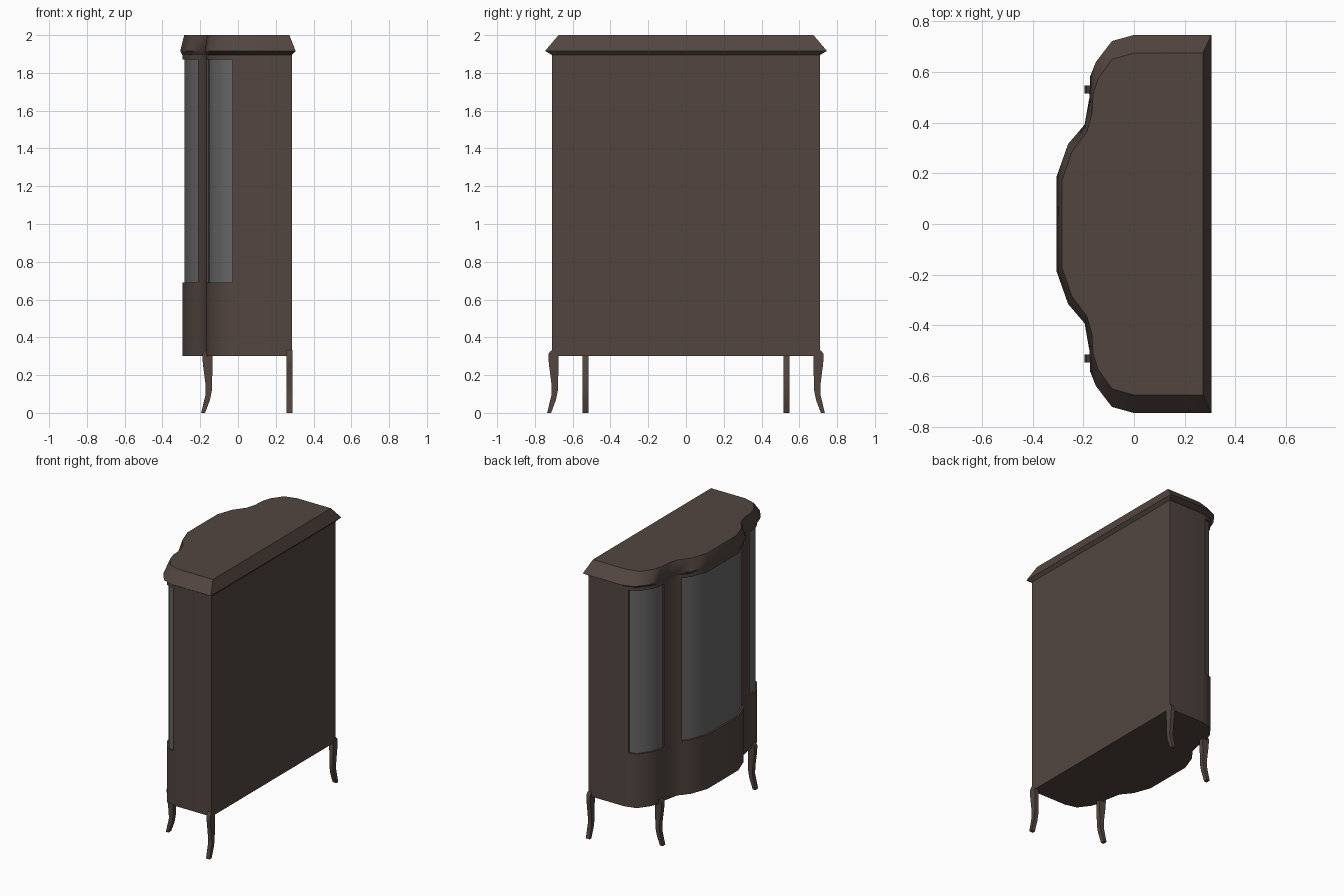
import bpy, bmesh
from mathutils import Vector

if "Cube" in bpy.data.objects:
    bpy.data.objects.remove(bpy.data.objects["Cube"])


def material(name, rgb):
    m = bpy.data.materials.new(name)
    m.diffuse_color = (*rgb, 1)
    m.use_nodes = True
    m.node_tree.nodes["Principled BSDF"].inputs["Base Color"].default_value = m.diffuse_color
    return m


WOOD = material("dark wood", (0.085, 0.06, 0.051))
GLASS = material("grey glass", (0.135, 0.135, 0.135))


def loft(name, rings, mat, smooth=True):
    """Closed solid through a list of equal-length 3D rings."""
    bm = bmesh.new()
    vs = [[bm.verts.new(p) for p in r] for r in rings]
    n = len(vs[0])
    for a, b in zip(vs, vs[1:]):
        for i in range(n):
            j = (i + 1) % n
            bm.faces.new((a[i], a[j], b[j], b[i]))
    bm.faces.new(vs[0][::-1])
    bm.faces.new(vs[-1])
    bmesh.ops.recalc_face_normals(bm, faces=bm.faces)
    me = bpy.data.meshes.new(name)
    bm.to_mesh(me)
    bm.free()
    me.materials.append(mat)
    ob = bpy.data.objects.new(name, me)
    bpy.context.collection.objects.link(ob)
    if smooth:
        bpy.context.view_layer.objects.active = ob
        ob.select_set(True)
        bpy.ops.object.shade_smooth_by_angle(angle=0.8)
        ob.select_set(False)
    return ob


def ring(pts, z):
    return [(x, y, z) for x, y in pts]


def prism(name, pts, z0, z1, mat):
    return loft(name, [ring(pts, z0), ring(pts, z1)], mat)


def mirrored(half):
    return half + [(x, -y) for x, y in reversed(half)]


def offset(path, d):
    """Move an open path inwards (towards the back) by d."""
    out = []
    for i, p in enumerate(path):
        a, b = Vector(path[max(i - 1, 0)]), Vector(path[min(i + 1, len(path) - 1)])
        t = (b - a).normalized()
        out.append((p[0] - t.y * d, p[1] + t.x * d))
    return out


def strip(name, path, inset, thick, mat):
    prism(name, offset(path, inset) + offset(path, inset + thick)[::-1], ZG0, ZG1, mat)


# Half plans from the back corner to the front centre
side = [(0.285, 0.71), (0, 0.71), (-0.03, 0.702)]
bay = [(-0.03, 0.702), (-0.085, 0.688), (-0.143, 0.61), (-0.166, 0.55), (-0.167, 0.49)]
post = [(-0.167, 0.49), (-0.19, 0.375), (-0.212, 0.348)]
bow = [(-0.212, 0.348), (-0.25, 0.30), (-0.295, 0.178)]
body = mirrored(side + bay[1:] + post[1:] + bow[1:])
ZG0, ZG1 = 0.69, 1.87

# Cabinet body
prism("lower_body", body, 0.30, ZG0, WOOD)
prism("top_rail", body, ZG1, 1.90, WOOD)
prism("rear_body", mirrored(side), ZG0, ZG1, WOOD)

# Glass and posts
strip("front_glass", mirrored(bow), 0.013, 0.01, GLASS)
for s, tag in ((1, "left"), (-1, "right")):
    b = [(x, s * y) for x, y in bay][::s]
    p = [(x, s * y) for x, y in post][::s]
    strip(tag + "_side_glass", b, 0.012, 0.01, GLASS)
    strip(tag + "_post", p, 0.0, 0.035, WOOD)

# Cornice: flares out, then slopes back in to the flat top
lip = [(0.305, 0.746), (0, 0.746), (-0.087, 0.722), (-0.15, 0.64), (-0.174, 0.58),
       (-0.175, 0.505), (-0.195, 0.392), (-0.26, 0.316), (-0.306, 0.186)]
top = [(0.272, 0.675), (0, 0.675), (-0.087, 0.65), (-0.142, 0.573), (-0.162, 0.51),
       (-0.166, 0.435), (-0.186, 0.364), (-0.245, 0.285), (-0.285, 0.17)]
low = [(0.285, 0.71), (0, 0.71), (-0.085, 0.688), (-0.143, 0.61), (-0.166, 0.55),
       (-0.167, 0.49), (-0.19, 0.375), (-0.25, 0.30), (-0.295, 0.178)]
loft("cornice", [ring(mirrored(low), 1.895), ring(mirrored(lip), 1.916),
                 ring(mirrored(top), 2.0)], WOOD)

# Curved legs: (outward distance, height) profile
leg = [(0.712, 0.332), (0.729, 0.312), (0.726, 0.26), (0.712, 0.15), (0.711, 0.10),
       (0.735, 0), (0.714, 0), (0.688, 0.07), (0.678, 0.12), (0.674, 0.30), (0.69, 0.32)]
for s, tag in ((1, "left"), (-1, "right")):
    loft(tag + "_back_leg", [[(x, s * v, z) for v, z in leg] for x in (0.258, 0.288)],
         WOOD)
    loft(tag + "_front_leg", [[(0.54 - v, s * y, z) for v, z in leg] for y in (0.515, 0.547)],
         WOOD)
